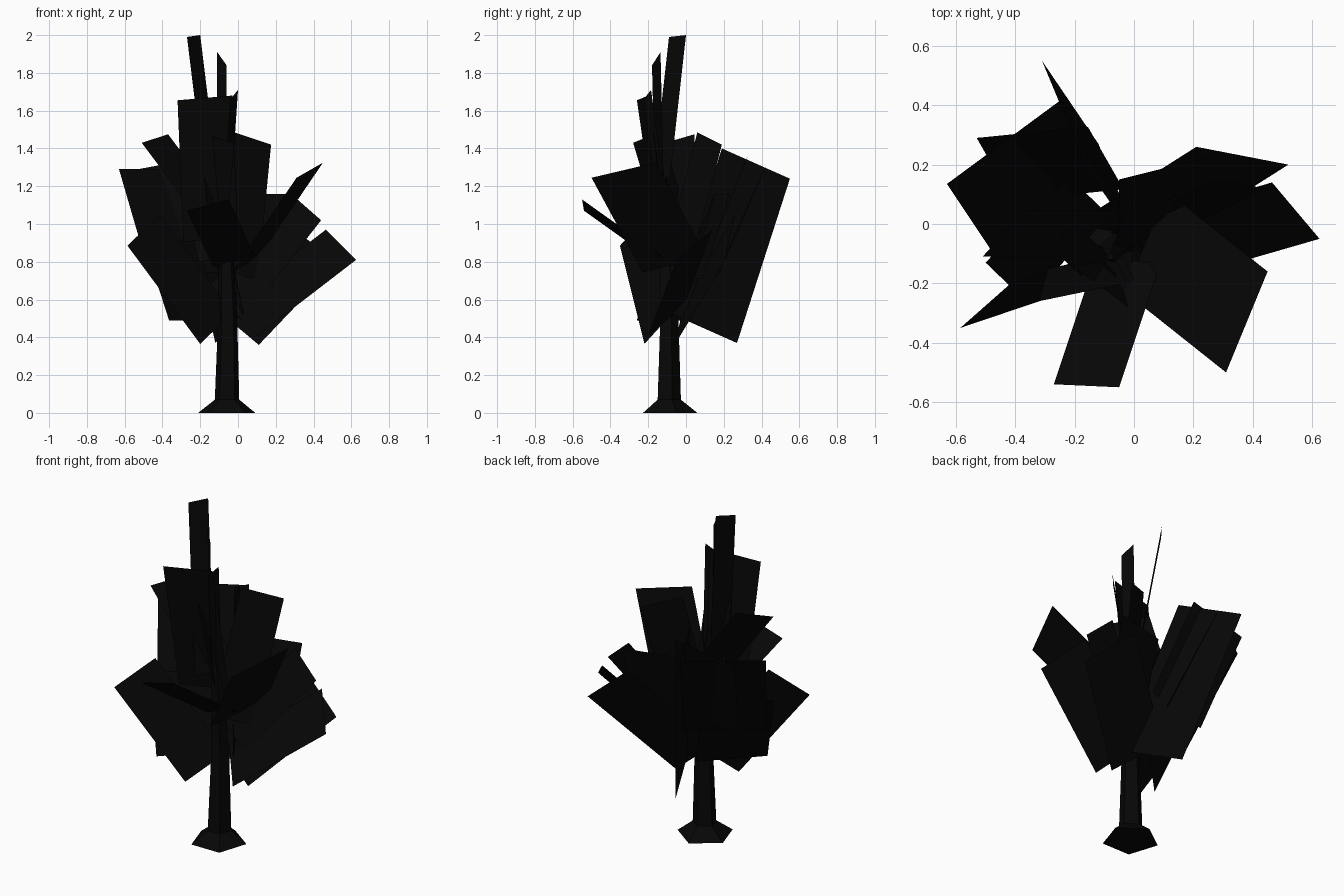
import bpy, bmesh, math
from mathutils import Vector

if "Cube" in bpy.data.objects:
    bpy.data.objects.remove(bpy.data.objects["Cube"])


def material(name, rgb):
    m = bpy.data.materials.new(name)
    m.diffuse_color = (*rgb, 1)
    m.use_nodes = True
    m.node_tree.nodes["Principled BSDF"].inputs["Base Color"].default_value = m.diffuse_color
    return m


BARK = material("charcoal bark", (0.002, 0.002, 0.002))
LEAF = material("charcoal foliage", (0.002, 0.002, 0.002))


def finish(bm, name, mat):
    me = bpy.data.meshes.new(name)
    bm.to_mesh(me)
    bm.free()
    me.materials.append(mat)
    ob = bpy.data.objects.new(name, me)
    bpy.context.collection.objects.link(ob)
    return ob


# five-sided trunk with a flared foot: (z, radius, x, y)
bm = bmesh.new()
rings = []
for z, r, x, y in [(0, .159, -.06, -.099), (.07, .068, -.058, -.095),
                   (.5, .053, -.055, -.093), (.9, .04, -.065, -.10), (1.25, .012, -.08, -.11)]:
    rings.append([bm.verts.new((x + r * math.cos(math.radians(90 + 72 * i)),
                                y + r * math.sin(math.radians(90 + 72 * i)), z)) for i in range(5)])
for a, b in zip(rings, rings[1:]):
    for i in range(5):
        j = (i + 1) % 5
        bm.faces.new((a[i], a[j], b[j], b[i]))
bm.faces.new(rings[0][::-1])
bm.faces.new(rings[-1])
finish(bm, "trunk", BARK)


# flat foliage cards: outer corner, side along the branch, side across it
def card(name, corner, along, across):
    c, u, v = Vector(corner), Vector(along), Vector(across)
    bm = bmesh.new()
    bm.faces.new([bm.verts.new(p) for p in (c, c + u, c + u + v, c + v)])
    finish(bm, name, LEAF)


# crown
card("top_card", (-.27, -.09, 1.99), (.12, -.11, -.98), (.07, .09, .01))
card("top_blade", (-.11, -.135, 1.91), (0, .02, -.82), (.05, -.045, -.07))
card("crown_card", (-.32, -.26, 1.655), (.03, .11, -.75), (.29, .06, .025))
card("crown_blade", (0, -.185, 1.71), (-.04, .08, -.6), (-.04, -.04, -.05))
card("front_crown_card", (-.02, -.28, 1.43), (-.04, .15, -.5), (-.2, .15, .06))
card("back_crown_card", (.175, .19, 1.42), (-.07, -.19, -.72), (-.195, -.13, .065))
# left side
card("left_low_card", (-.2, -.22, .365), (-.385, -.13, .52), (.17, .15, .165))
card("left_wide_card", (-.365, -.26, .49), (-.135, .13, .42), (.28, .29, 0))
card("left_high_card", (-.63, .135, 1.29), (.16, -.24, -.55), (.38, .28, .0))
card("left_narrow_card", (-.51, -.11, 1.43), (.3, .0, -.4), (.14, .155, .045))
card("left_back_card", (-.53, .29, 1.29), (.12, -.21, -.53), (.375, .037, .07))
# back
card("back_card", (-.12, .27, .37), (-.19, .28, .87), (.15, -.36, .16))
# right side and front
card("front_right_card", (.31, -.5, 1.245), (-.34, .27, -.5), (.14, .34, .08))
card("front_card", (-.27, -.54, 1.07), (.14, .42, -.3), (.22, -.01, .06))
card("right_low_card", (.625, -.05, .81), (-.52, -.15, -.4), (-.16, .19, .16))
card("right_back_card", (.11, -.06, .36), (.41, .26, .43), (-.31, .06, .26))
card("right_narrow_card", (.44, .12, 1.02), (-.36, -.18, -.46), (-.16, .03, .14))
card("right_high_card", (.27, .23, 1.16), (.0, -.14, -.45), (-.32, -.08, 0))
